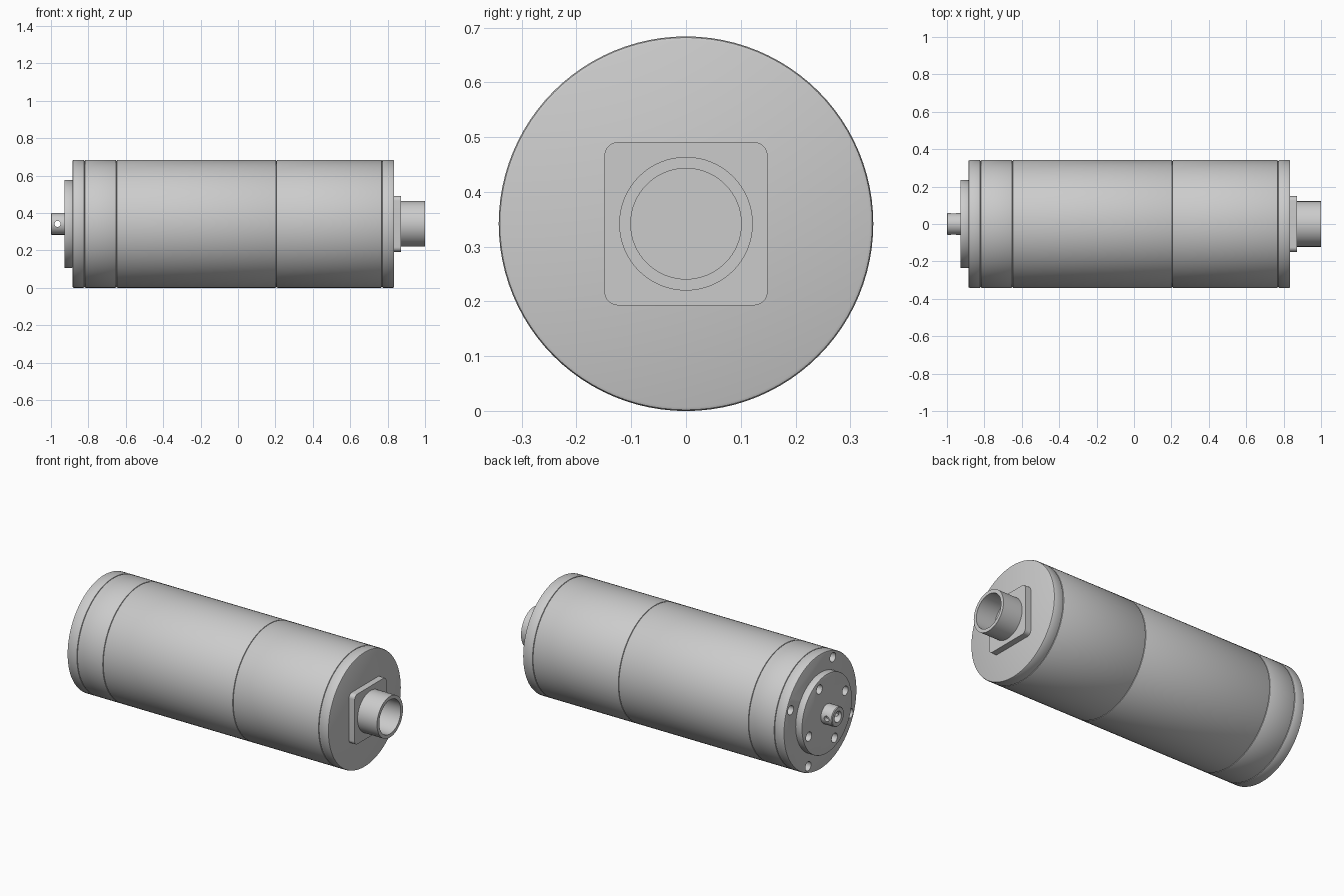
import bpy, bmesh, math
from mathutils import Matrix, Vector

if "Cube" in bpy.data.objects:
    bpy.data.objects.remove(bpy.data.objects["Cube"])

R = 0.342          # body radius, also height of the axis
AXIS_Z = R


def finish(name, bm):
    bmesh.ops.recalc_face_normals(bm, faces=bm.faces[:])
    mesh = bpy.data.meshes.new(name)
    bm.to_mesh(mesh)
    bm.free()
    obj = bpy.data.objects.new(name, mesh)
    bpy.context.collection.objects.link(obj)
    return obj


def smooth(obj):
    bpy.ops.object.select_all(action='DESELECT')
    obj.select_set(True)
    bpy.context.view_layer.objects.active = obj
    bpy.ops.object.shade_smooth_by_angle(angle=math.radians(30))


def lathe(name, profile, sides=96):
    """Turn (x, radius) points about the long axis, with flat end caps."""
    bm = bmesh.new()
    rings = []
    for x, r in profile:
        angles = [2 * math.pi * i / sides for i in range(sides)]
        rings.append([bm.verts.new((x, r * math.cos(a), AXIS_Z + r * math.sin(a)))
                      for a in angles])
    for a, b in zip(rings, rings[1:]):
        for i in range(sides):
            j = (i + 1) % sides
            bm.faces.new((a[i], a[j], b[j], b[i]))
    bm.faces.new(rings[0])
    bm.faces.new(rings[-1])
    return finish(name, bm)


def rounded_drum(name, x0, x1, r, e):
    """Solid disc or cylinder with softened rims."""
    k = e * 0.3
    return lathe(name, [(x0, r - e), (x0 + k, r - k), (x0 + e, r),
                        (x1 - e, r), (x1 - k, r - k), (x1, r - e)])


def drill(obj, holes, radius, length, axis):
    """Cut round holes centred on the given points."""
    bm = bmesh.new()
    turn = Vector((0, 0, 1)).rotation_difference(Vector(axis)).to_matrix().to_4x4()
    for p in holes:
        bmesh.ops.create_cone(bm, cap_ends=True, segments=32, radius1=radius,
                              radius2=radius, depth=length,
                              matrix=Matrix.Translation(p) @ turn)
    cutter = finish("hole_cutter", bm)
    cutter.hide_render = True
    mod = obj.modifiers.new("holes", 'BOOLEAN')
    mod.operation = 'DIFFERENCE'
    mod.solver = 'EXACT'
    mod.object = cutter
    bpy.context.view_layer.objects.active = obj
    bpy.ops.object.modifier_apply(modifier=mod.name)
    bpy.data.objects.remove(cutter)


def bolt_circle(x, radius, start):
    return [(x, radius * math.cos(a), AXIS_Z + radius * math.sin(a))
            for a in (math.radians(start + 90 * i) for i in range(4))]


# Body sections, separated by fine seams
seams = [-0.885, -0.82, -0.65, 0.205, 0.77, 0.835]
names = ["rear_cap", "rear_collar", "main_housing", "front_housing", "front_cap"]
parts = {n: rounded_drum(n, a, b, R, 0.007)
         for n, a, b in zip(names, seams, seams[1:])}
drill(parts["rear_cap"], bolt_circle(-0.885, 0.303, 22.5), 0.027, 0.10, (1, 0, 0))

# Rear flange with four bolt holes
flange = rounded_drum("rear_flange", -0.928, -0.885, 0.235, 0.003)
drill(flange, bolt_circle(-0.906, 0.185, 67.5), 0.027, 0.10, (1, 0, 0))

# Hollow rear shaft with a cross pin hole
shaft = lathe("rear_shaft", [(-0.92, 0.058), (-0.996, 0.058), (-1.0, 0.054),
                             (-1.0, 0.032), (-0.93, 0.032)], 48)
drill(shaft, [(-0.965, 0, AXIS_Z)], 0.016, 0.3, (0, 1, 0))

# Square mounting plate with rounded corners
bm = bmesh.new()
bmesh.ops.create_cube(bm, size=1, matrix=Matrix.Translation((0.852, 0, AXIS_Z))
                      @ Matrix.Diagonal((0.04, 0.298, 0.298, 1)))
corners = [e for e in bm.edges if abs(e.verts[0].co.x - e.verts[1].co.x) > 0.01]
bmesh.ops.bevel(bm, geom=corners, offset=0.025, segments=8, profile=0.5,
                affect='EDGES')
plate = finish("mounting_plate", bm)

# Hollow front tube
tube = lathe("front_tube", [(0.86, 0.122), (1.0, 0.122), (1.0, 0.101),
                            (0.873, 0.101)], 64)

for obj in [*parts.values(), flange, shaft, plate, tube]:
    smooth(obj)
